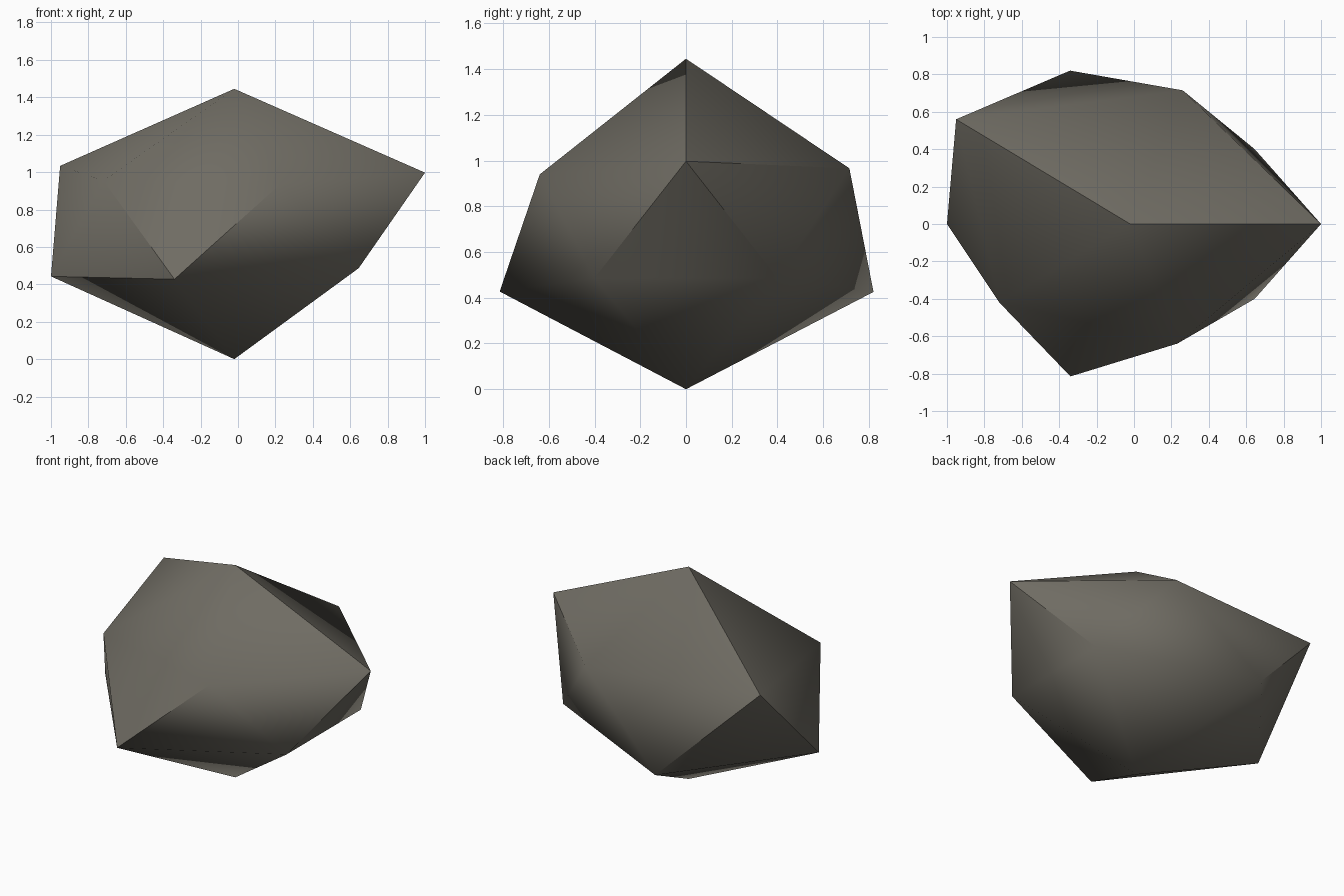
import bpy, bmesh, math
from mathutils import Vector

cube = bpy.data.objects.get("Cube")
if cube:
    bpy.data.objects.remove(cube, do_unlink=True)

# Stone colour
stone = bpy.data.materials.new("grey_brown_stone")
stone.use_nodes = True
colour = (0.16, 0.15, 0.125, 1)
stone.diffuse_color = colour
bsdf = stone.node_tree.nodes["Principled BSDF"]
bsdf.inputs["Base Color"].default_value = colour
bsdf.inputs["Roughness"].default_value = 0.9

# Boulder: a twenty-sided ball, each corner pushed in or out, then flattened.
# The ten side corners zigzag round the waist, one every 36 degrees from +x.
SIDE_BULGE = [0.944, 0.761, 0.84, 0.964, 1.065, 0.907, 0.80, 0.958, 0.752, 0.761]
TOP_BULGE, BOTTOM_BULGE = 1.091, 1.066
STRETCH = Vector((1.208, 1.0, 0.67))
CENTRE = Vector((-0.02, 0, 0.714))


def bulge(co):
    if abs(co.z) > 0.9:
        return TOP_BULGE if co.z > 0 else BOTTOM_BULGE
    step = round(math.degrees(math.atan2(co.y, co.x)) / 36) % 10
    return SIDE_BULGE[step]


bm = bmesh.new()
bmesh.ops.create_icosphere(bm, subdivisions=1, radius=1)
for v in bm.verts:
    v.co = v.co * bulge(v.co) * STRETCH + CENTRE
bottom = min(v.co.z for v in bm.verts)
bmesh.ops.translate(bm, verts=bm.verts, vec=(0, 0, -bottom))
bmesh.ops.recalc_face_normals(bm, faces=bm.faces)

mesh = bpy.data.meshes.new("boulder")
bm.to_mesh(mesh)
bm.free()
mesh.materials.append(stone)
boulder = bpy.data.objects.new("boulder", mesh)
bpy.context.collection.objects.link(boulder)

# Smooth over the gentle edges, keep the strong ridges
bpy.ops.object.select_all(action="DESELECT")
boulder.select_set(True)
bpy.context.view_layer.objects.active = boulder
bpy.ops.object.shade_smooth_by_angle(angle=math.radians(47))
